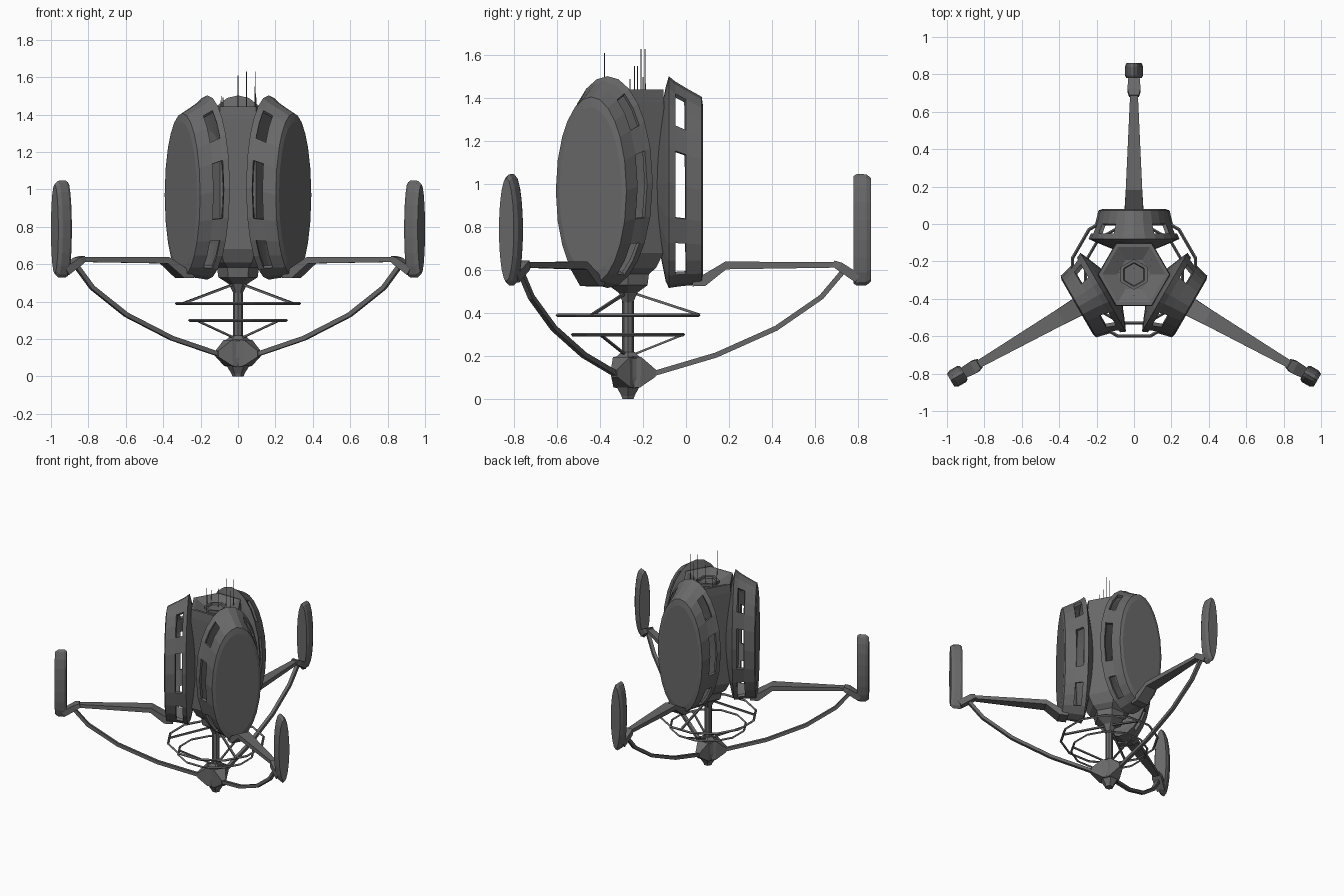
import bpy, bmesh, math
from mathutils import Vector

if "Cube" in bpy.data.objects:
    bpy.data.objects.remove(bpy.data.objects["Cube"])

CY = -0.27                      # y of the station's three-fold axis
hull = bpy.data.materials.new("dark_grey_hull")
hull.diffuse_color = (0.14, 0.14, 0.14, 1)
hull.use_nodes = True
hull.node_tree.nodes["Principled BSDF"].inputs["Base Color"].default_value = hull.diffuse_color


def finish(name, bm, turn=0):
    bmesh.ops.recalc_face_normals(bm, faces=bm.faces[:])
    me = bpy.data.meshes.new(name)
    bm.to_mesh(me)
    bm.free()
    ob = bpy.data.objects.new(name, me)
    bpy.context.collection.objects.link(ob)
    me.materials.append(hull)
    ob.location = (0, CY, 0)
    ob.rotation_euler = (0, 0, math.radians(turn))
    return ob


def loft(name, rows, turn=0, holes=()):
    """Skin closed cross-sections; holes is a set of (row, segment) left open."""
    bm = bmesh.new()
    vs = [[bm.verts.new(p) for p in row] for row in rows]
    n = len(rows[0])
    for i in range(len(rows) - 1):
        for j in range(n):
            if (i, j) not in holes:
                k = (j + 1) % n
                bm.faces.new((vs[i][j], vs[i][k], vs[i + 1][k], vs[i + 1][j]))
    bm.faces.new(vs[0][::-1])
    bm.faces.new(vs[-1])
    return finish(name, bm, turn)


def sweep(name, path, turn=0):
    """Box-section bar along (r, z, half width, half height) stations."""
    pts = [Vector((0, p[0], p[1])) for p in path]
    rows = []
    for i, p in enumerate(path):
        d = (pts[min(i + 1, len(pts) - 1)] - pts[max(i - 1, 0)]).normalized()
        up = Vector((0, -d.z, d.y)) * p[3]
        side = Vector((p[2], 0, 0))
        rows.append([pts[i] + side + up, pts[i] - side + up,
                     pts[i] - side - up, pts[i] + side - up])
    return loft(name, rows, turn)


def oval(r, w, h, zc, angles):
    return [Vector((w * math.sin(math.radians(a)), r,
                    zc + h * math.cos(math.radians(a)))) for a in angles]


def lathe(name, profile, sides=6, phase=0):
    rows = [[Vector((r * math.cos(phase + 2 * math.pi * j / sides),
                     r * math.sin(phase + 2 * math.pi * j / sides), z))
             for j in range(sides)] for r, z in profile]
    return loft(name, rows)


# oval angles chosen so that the windows fall on whole segments
half = [0, 14, 28, 42, 55, 71, 90, 109, 125, 138, 152, 166, 180]
angles = half + [360 - a for a in half[-2:0:-1]]
open_spans = [(28, 55), (71, 109), (125, 152)]
WINDOW_ROW = 3


def is_window(j):
    a, b = angles[j], angles[(j + 1) % len(angles)] or 360
    mid = (a + b) / 2
    mid = min(mid, 360 - mid)
    return any(lo < mid < hi for lo, hi in open_spans)


holes = {(WINDOW_ROW, j) for j in range(len(angles)) if is_window(j)}

for k, tag in enumerate(("rear", "left", "right")):
    turn = 120 * k
    # large hollow pod with windows in its side band
    pod = loft(tag + "_pod", [
        oval(0.13, 0.10, 0.22, 1.0, angles),
        oval(0.175, 0.21, 0.45, 1.0, angles),
        oval(0.19, 0.243, 0.493, 1.01, angles),
        oval(0.22, 0.23, 0.478, 1.0, angles),
        oval(0.27, 0.208, 0.46, 0.988, angles),
        oval(0.343, 0.19, 0.437, 0.97, angles),
        oval(0.35, 0.168, 0.39, 0.97, angles)], turn, holes)
    mod = pod.modifiers.new("shell", 'SOLIDIFY')
    mod.thickness = 0.02
    mod.offset = -1

    # tapering arm and its knuckle
    sweep(tag + "_arm", [(0.30, 0.55, 0.05, 0.025), (0.35, 0.55, 0.05, 0.025),
                         (0.455, 0.622, 0.044, 0.018),
                         (0.98, 0.625, 0.02, 0.013)], turn)
    sweep(tag + "_arm_knuckle", [(0.955, 0.632, 0.026, 0.014),
                                 (0.985, 0.618, 0.035, 0.02),
                                 (1.07, 0.562, 0.028, 0.022)], turn)

    # end panel
    ang = range(0, 360, 20)
    loft(tag + "_end_panel", [
        oval(1.05, 0.042, 0.25, 0.788, ang), oval(1.065, 0.05, 0.26, 0.788, ang),
        oval(1.11, 0.05, 0.258, 0.788, ang), oval(1.132, 0.04, 0.24, 0.788, ang)], turn)

    # curved brace from the lower node to the arm end
    sweep(tag + "_brace", [(r, z, 0.012, 0.012) for r, z in (
        (0.08, 0.11), (0.13, 0.122), (0.41, 0.205), (0.69, 0.33),
        (0.90, 0.475), (1.01, 0.605))], turn)
    sweep(tag + "_brace_lug", [(0.0, 0.125, 0.05, 0.075), (0.06, 0.125, 0.045, 0.07),
                               (0.13, 0.12, 0.016, 0.016)], turn)

    # ring spokes
    sweep(tag + "_upper_spoke", [(0.02, 0.495, 0.007, 0.006),
                                 (0.335, 0.392, 0.007, 0.006)], turn)
    sweep(tag + "_lower_spoke", [(0.02, 0.205, 0.006, 0.005),
                                 (0.262, 0.302, 0.006, 0.005)], turn)

# hexagonal core with a dished top and small central pad
lathe("core", [(0.11, 0.58), (0.15, 0.61), (0.19, 0.68), (0.194, 1.38),
               (0.19, 1.442), (0.17, 1.442), (0.09, 1.405)])
lathe("core_top_pad", [(0.082, 1.39), (0.082, 1.425), (0.065, 1.425), (0.06, 1.412)],
      6, math.radians(30))
# lower collar, mast and bottom node
lathe("collar", [(0.028, 0.45), (0.05, 0.495), (0.105, 0.53), (0.115, 0.60)])
lathe("mast", [(0.027, 0.18), (0.027, 0.50)], 8)
lathe("bottom_node", [(0.03, 0), (0.035, 0.015), (0.062, 0.058), (0.07, 0.10),
                      (0.07, 0.19), (0.035, 0.22)])

# guard rings
for name, radius, z, t in (("upper_ring", 0.34, 0.39, 0.009),
                           ("lower_ring", 0.268, 0.30, 0.008)):
    bpy.ops.mesh.primitive_torus_add(major_segments=12, minor_segments=4,
                                     major_radius=radius, minor_radius=t,
                                     location=(0, CY, z),
                                     rotation=(0, 0, math.radians(15)))
    bpy.context.object.name = name
    bpy.context.object.data.materials.append(hull)

# thin antennas: x, y, top height
for i, (x, y, top) in enumerate(((-0.09, -0.20, 1.50), (0.0, -0.38, 1.61),
                                 (0.0, -0.24, 1.55), (0.045, -0.21, 1.63),
                                 (0.095, -0.19, 1.63), (0.09, -0.225, 1.55),
                                 (-0.08, -0.26, 1.49))):
    a = lathe("antenna_%d" % (i + 1), [(0.003, 1.39), (0.002, top)], 4)
    a.location = (x, y, 0)
